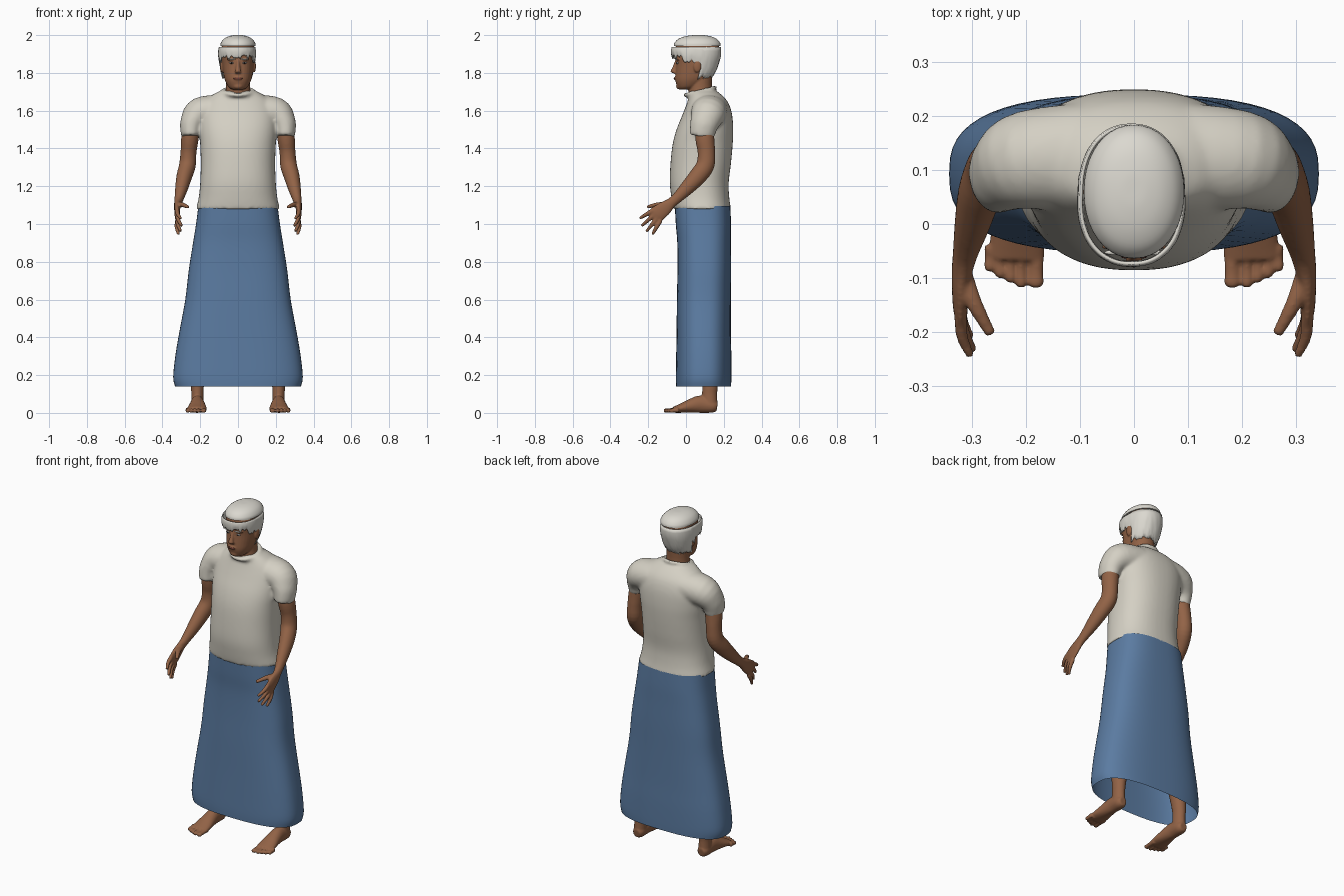
import bpy, bmesh, math, random
from mathutils import Vector

random.seed(4)
if "Cube" in bpy.data.objects:
    bpy.data.objects.remove(bpy.data.objects["Cube"])


def material(name, *rgb):
    m = bpy.data.materials.new(name)
    m.use_nodes = True
    m.diffuse_color = (*rgb, 1)
    m.node_tree.nodes["Principled BSDF"].inputs["Base Color"].default_value = (*rgb, 1)
    return m


SKIN = material("brown skin", 0.29, 0.125, 0.062)
SHIRT = material("off white cloth", 0.66, 0.63, 0.55)
SKIRT = material("blue cloth", 0.105, 0.2, 0.36)
HAIR = material("white hair", 0.71, 0.69, 0.63)
LIPS = material("dark lips", 0.16, 0.05, 0.035)
EYE = material("eye white", 0.6, 0.6, 0.57)
IRIS = material("dark iris", 0.02, 0.012, 0.01)


def refine(rows, steps=4):
    """Catmull-Rom interpolation of section rows."""
    rows = [Vector(r) for r in rows]
    out = []
    for i in range(len(rows) - 1):
        a, b, c, d = rows[max(i - 1, 0)], rows[i], rows[i + 1], rows[min(i + 2, len(rows) - 1)]
        for k in range(steps):
            t = k / steps
            out.append(b + (c - a) * (t / 2) + (2 * a - 5 * b + 4 * c - d) * (t * t / 2)
                       + (3 * b - a - 3 * c + d) * (t ** 3 / 2))
    return out + [rows[-1]]


def oval(angle, ra, rb, power):
    c, s = math.cos(angle), math.sin(angle)
    e = 2 / power
    return math.copysign(abs(c) ** e, c) * ra, math.copysign(abs(s) ** e, s) * rb


def loft(bm, rows, ref=None, power=2.0, segs=32, caps=True):
    """Skin rows of (x, y, z, ra, rb); level rings unless ref gives the ring's first axis."""
    rows = refine(rows)
    pts = [Vector(r[:3]) for r in rows]
    rings = []
    for i, r in enumerate(rows):
        u, v = Vector((1, 0, 0)), Vector((0, 1, 0))
        if ref:
            t = (pts[min(i + 1, len(pts) - 1)] - pts[max(i - 1, 0)]).normalized()
            u = Vector(ref)
            u = (u - t * u.dot(t)).normalized()
            v = t.cross(u)
        ring = []
        for k in range(segs):
            a, b = oval(2 * math.pi * k / segs, r[3], r[4], power)
            ring.append(bm.verts.new(pts[i] + u * a + v * b))
        rings.append(ring)
    for p, q in zip(rings, rings[1:]):
        for k in range(segs):
            n = (k + 1) % segs
            bm.faces.new((p[k], p[n], q[n], q[k]))
    if caps:
        bm.faces.new(rings[0][::-1])
        bm.faces.new(rings[-1])


def ball(bm, centre, size, segs=16):
    made = bmesh.ops.create_uvsphere(bm, u_segments=segs, v_segments=segs // 2, radius=1)
    for v in made["verts"]:
        v.co = Vector(centre) + v.co * Vector(size)


def finish(name, bm, mat, voxel=0, smooth=0, mirror=False, thick=0):
    bmesh.ops.recalc_face_normals(bm, faces=bm.faces)
    for f in bm.faces:
        f.smooth = True
    me = bpy.data.meshes.new(name)
    bm.to_mesh(me)
    bm.free()
    me.materials.append(mat)
    ob = bpy.data.objects.new(name, me)
    bpy.context.collection.objects.link(ob)
    if thick:
        m = ob.modifiers.new("Thickness", "SOLIDIFY")
        m.thickness = thick
    if voxel:
        m = ob.modifiers.new("Blend", "REMESH")
        m.mode, m.voxel_size, m.use_smooth_shade = "VOXEL", voxel, True
        m = ob.modifiers.new("Relax", "SMOOTH")
        m.iterations, m.factor = smooth, 0.5
    if mirror:
        ob.modifiers.new("Mirror", "MIRROR").use_mirror_merge = False
    return ob


X, Y = (1, 0, 0), (0, 1, 0)

# Long skirt, open below
bm = bmesh.new()
loft(bm, [(0, .093, .14, .333, .146), (0, .093, .19, .343, .147), (0, .094, .3, .332, .146),
          (0, .094, .42, .312, .144), (0, .095, .6, .279, .143), (0, .097, .76, .26, .142),
          (0, .096, .9, .238, .142), (0, .092, 1.0, .222, .146), (0, .088, 1.095, .21, .147)],
     power=2.7, segs=56, caps=False)
finish("skirt", bm, SKIRT)

# Shirt: torso, sleeves and collar blended together
bm = bmesh.new()
loft(bm, [(0, .086, 1.08, .222, .152), (0, .076, 1.14, .208, .153), (0, .07, 1.22, .2, .156),
          (0, .078, 1.32, .197, .16), (0, .088, 1.42, .2, .159), (0, .1, 1.5, .207, .15),
          (0, .113, 1.58, .207, .131), (0, .115, 1.64, .185, .11), (0, .105, 1.68, .14, .088),
          (0, .09, 1.705, .095, .07)], power=2.3, segs=48)
for s in (1, -1):
    loft(bm, [(s * .1, .125, 1.6, .1, .085), (s * .2, .118, 1.585, .092, .085),
              (s * .24, .1, 1.54, .078, .066), (s * .25, .09, 1.5, .07, .056),
              (s * .25, .085, 1.465, .066, .05)], ref=Y)
collar = []
for k in range(25):
    a = 2 * math.pi * k / 24
    collar.append((.078 * math.cos(a), .075 + .078 * math.sin(a), 1.703 + .02 * math.sin(a), .011, .011))
loft(bm, collar, ref=(0, 0, 1), segs=10)
finish("shirt", bm, SHIRT, .009, 5)

# Arm with hand
bm = bmesh.new()
loft(bm, [(.24, .095, 1.55, .045, .05), (.255, .1, 1.45, .046, .05), (.262, .108, 1.38, .042, .046),
          (.268, .102, 1.31, .044, .048), (.285, .06, 1.25, .041, .046), (.3, 0, 1.185, .033, .037),
          (.312, -.05, 1.135, .024, .028), (.318, -.08, 1.11, .02, .028), (.322, -.11, 1.085, .016, .038),
          (.322, -.15, 1.055, .014, .044), (.32, -.175, 1.037, .01, .04)], ref=X)
tips = [(.303, -.245, 1.03), (.298, -.235, .99), (.303, -.21, .96), (.315, -.178, .945)]
for i, tip in enumerate(tips):
    base = Vector((.322, -.155, 1.045)) + Vector((0, -.6, .8)) * (.034 - .0225 * i)
    mid = base.lerp(Vector(tip), .5) + Vector((.006, 0, 0))
    loft(bm, [(*base, .012, .012), (*mid, .011, .011), (*tip, .008, .008)], ref=X, segs=12)
loft(bm, [(.317, -.1, 1.1, .015, .02), (.295, -.15, 1.102, .013, .015), (.265, -.205, 1.09, .009, .01)],
     ref=(0, 0, 1), segs=12)
finish("arm", bm, SKIN, .005, 4, mirror=True)

# Leg with bare foot
bm = bmesh.new()
loft(bm, [(.1, .1, .95, .08, .085), (.15, .1, .55, .058, .06), (.2, .12, .3, .048, .053),
          (.214, .127, .16, .036, .042), (.215, .125, .1, .032, .04), (.215, .125, .04, .034, .042)], ref=X)
loft(bm, [(.215, .165, .032, .022, .024), (.215, .14, .036, .034, .036), (.215, .08, .046, .036, .046),
          (.215, .03, .038, .042, .038), (.216, -.02, .026, .05, .026), (.218, -.065, .016, .052, .016)], ref=X)
for i, tip in enumerate((-.108, -.108, -.099, -.09, -.078)):
    x, r = (.182, .016) if i == 0 else (.19 + .0195 * i, .0105)
    loft(bm, [(x, -.04, .016, r, .015), (x, tip + .015, .013, r * .85, .011), (x, tip, .012, r, .012),
              (x, tip - .01, .011, r * .6, .008)], ref=X, segs=12)
finish("leg", bm, SKIN, .005, 3, mirror=True)

# Head, neck, nose, brow ridge and ears
HEAD = [(0, -.005, 1.712, .028, .032), (0, .01, 1.725, .05, .055), (0, .03, 1.76, .069, .086),
        (0, .045, 1.8, .078, .1), (0, .055, 1.85, .084, .107), (0, .06, 1.9, .088, .115),
        (0, .06, 1.945, .085, .113), (0, .06, 1.975, .06, .08)]
HEAD_FINE = refine(HEAD, 8)


def head_point(z, angle, grow=0.0):
    row = min(HEAD_FINE, key=lambda r: abs(r[2] - z))
    a, b = oval(angle, row[3] + grow, row[4] + grow, 2.2)
    return Vector((a, row[1] + b, z))


def face_y(x, z):
    row = min(HEAD_FINE, key=lambda r: abs(r[2] - z))
    return row[1] - row[4] * (1 - abs(x / row[3]) ** 2.2) ** (1 / 2.2)


bm = bmesh.new()
loft(bm, HEAD, power=2.2)
loft(bm, [(0, .08, 1.66, .075, .07), (0, .075, 1.72, .064, .062), (0, .075, 1.8, .064, .066)])
loft(bm, [(0, -.045, 1.868, .009, .012), (0, -.06, 1.83, .011, .012), (0, -.066, 1.807, .016, .016),
          (0, -.055, 1.797, .014, .01)], segs=16)
ball(bm, (0, -.048, 1.771), (.026, .016, .013))
ball(bm, (0, -.035, 1.73), (.026, .018, .017))
for s in (1, -1):
    ball(bm, (s * .035, face_y(.035, 1.872) + .004, 1.872), (.026, .009, .007))
    ball(bm, (s * .086, .06, 1.835), (.009, .021, .033))
finish("head", bm, SKIN, .0045, 3)

# Eyes, irises, eyebrows and mouth
for name, mat, size, z, out in (("eye", EYE, (.013, .006, .0055), 1.853, 0),
                                ("iris", IRIS, (.005, .003, .005), 1.853, .005),
                                ("eyebrow", HAIR, (.021, .005, .004), 1.873, .006)):
    bm = bmesh.new()
    ball(bm, (.034, face_y(.034, z) - out, z), size)
    finish(name, bm, mat, mirror=True)
bm = bmesh.new()
ball(bm, (0, -.061, 1.77), (.024, .004, .006))
finish("mouth", bm, LIPS)

# Hair: ragged fringe in front, longer behind the ears
bm = bmesh.new()
count, levels, columns = 96, 8, []
for k in range(count):
    a = 2 * math.pi * k / count
    front = -math.sin(a)
    low = 1.885 if front > .6 else 1.862 if front > .05 else 1.84 if front > -.25 else 1.775
    low += random.uniform(-.012, .01)
    grow = .008 + .012 * max(front, 0)
    column = []
    for j in range(levels + 1):
        t = j / levels
        p = head_point(1.937 + (low - 1.937) * t, a, grow + .004 * math.sin(math.pi * t))
        column.append(bm.verts.new(p + Vector((-.005, 0, 0))))
    columns.append(column)
for k in range(count):
    p, q = columns[k], columns[(k + 1) % count]
    for j in range(levels):
        bm.faces.new((p[j], p[j + 1], q[j + 1], q[j]))
finish("hair", bm, HAIR, thick=.006)

# Rounded crown above the thin gap
bm = bmesh.new()
loft(bm, [(0, .06, 1.943, .093, .124), (0, .06, 1.958, .091, .121), (0, .061, 1.978, .077, .104),
          (0, .063, 1.992, .054, .074), (0, .064, 1.999, .026, .036), (0, .064, 2.0, .004, .006)], power=2.1, segs=40)
crown = finish("hair_crown", bm, HAIR)
for f in crown.data.polygons:
    f.use_smooth = f.normal.z > -.9
